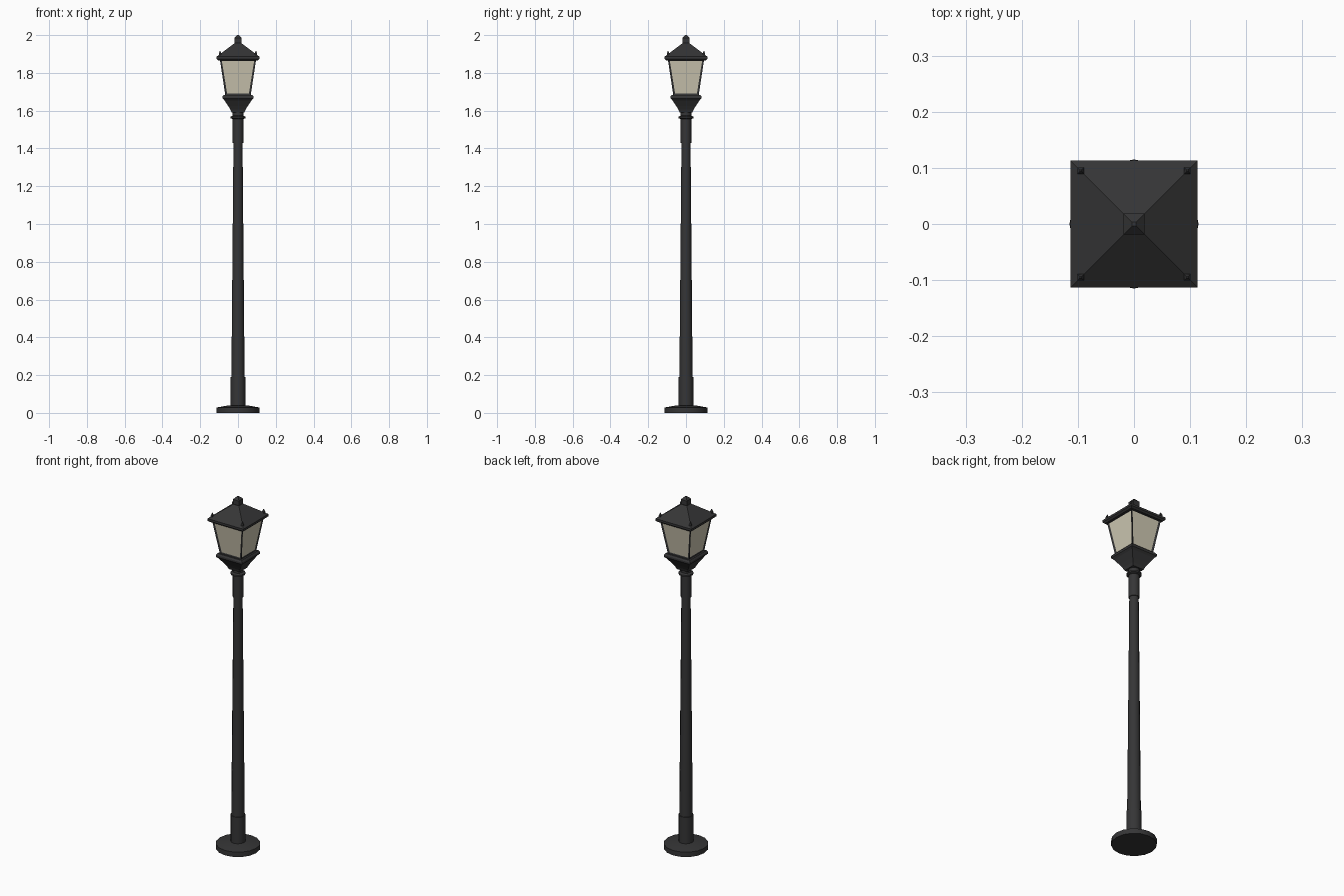
import bpy, bmesh, math

if "Cube" in bpy.data.objects:
    bpy.data.objects.remove(bpy.data.objects["Cube"])


def material(name, rgb):
    m = bpy.data.materials.new(name)
    m.diffuse_color = (*rgb, 1)
    m.use_nodes = True
    m.node_tree.nodes["Principled BSDF"].inputs["Base Color"].default_value = m.diffuse_color
    return m


IRON = material("dark iron", (0.036, 0.036, 0.037))
GLASS = material("cream glass", (0.62, 0.58, 0.45))


def finish(name, bm, mats, smooth=False):
    bmesh.ops.recalc_face_normals(bm, faces=bm.faces)
    me = bpy.data.meshes.new(name)
    bm.to_mesh(me)
    bm.free()
    ob = bpy.data.objects.new(name, me)
    bpy.context.collection.objects.link(ob)
    for m in mats:
        me.materials.append(m)
    if smooth:
        bpy.context.view_layer.objects.active = ob
        ob.select_set(True)
        bpy.ops.object.shade_smooth_by_angle(angle=math.radians(35))
        ob.select_set(False)
    return ob


def loft(profile, sides, phase=0.0, center=(0, 0)):
    """Stack rings of (radius, z) into a closed solid."""
    bm = bmesh.new()
    rings = []
    for r, z in profile:
        rings.append([bm.verts.new((center[0] + r * math.cos(phase + 2 * math.pi * i / sides),
                                    center[1] + r * math.sin(phase + 2 * math.pi * i / sides), z))
                      for i in range(sides)])
    for a, b in zip(rings, rings[1:]):
        for i in range(sides):
            j = (i + 1) % sides
            bm.faces.new((a[i], a[j], b[j], b[i]))
    bm.faces.new(rings[0][::-1])
    bm.faces.new(rings[-1])
    return bm


def round_part(name, profile, sides=12):
    return finish(name, loft(profile, sides), [IRON], True)


def square(profile, center=(0, 0)):
    """Square loft; profile gives half widths."""
    return loft([(h * math.sqrt(2), z) for h, z in profile], 4, math.pi / 4, center)


# Base and pole
round_part("base_disc", [(0.115, 0), (0.115, 0.028), (0.05, 0.04)], 16)
round_part("pole", [(0.039, 0.03), (0.039, 0.19), (0.035, 0.19), (0.024, 1.43),
                    (0.028, 1.43), (0.028, 1.60)])
round_part("neck_ring", [(0.028, 1.555), (0.039, 1.56), (0.039, 1.568), (0.028, 1.574)])

# Square bowl under the lantern
finish("lantern_bowl", square([(0.034, 1.59), (0.04, 1.605), (0.052, 1.625), (0.072, 1.655),
                               (0.082, 1.665), (0.082, 1.675), (0.076, 1.684)]), [IRON])

# Tapered lantern body with a recessed pane on each side
bm = square([(0.067, 1.68), (0.096, 1.872)])
sides = [f for f in bm.faces if abs(f.normal.z) < 0.5 or len({round(v.co.z, 3) for v in f.verts}) > 1]
bm.normal_update()
bmesh.ops.recalc_face_normals(bm, faces=bm.faces)
bmesh.ops.inset_individual(bm, faces=sides, thickness=0.014, depth=-0.004)
for f in sides:
    f.material_index = 1
finish("lantern_body", bm, [IRON, GLASS])

# Roof and finial
finish("roof", square([(0.104, 1.866), (0.113, 1.874), (0.113, 1.886), (0.018, 1.957)]), [IRON])
finish("finial", square([(0.016, 1.95), (0.019, 1.962), (0.019, 1.985), (0.004, 2.0)]), [IRON])

# Little spikes on the roof corners
for sx in (-1, 1):
    for sy in (-1, 1):
        finish("corner_spike", square([(0.006, 1.88), (0.006, 1.903), (0.001, 1.917)],
                                      (sx * 0.095, sy * 0.095)), [IRON])
